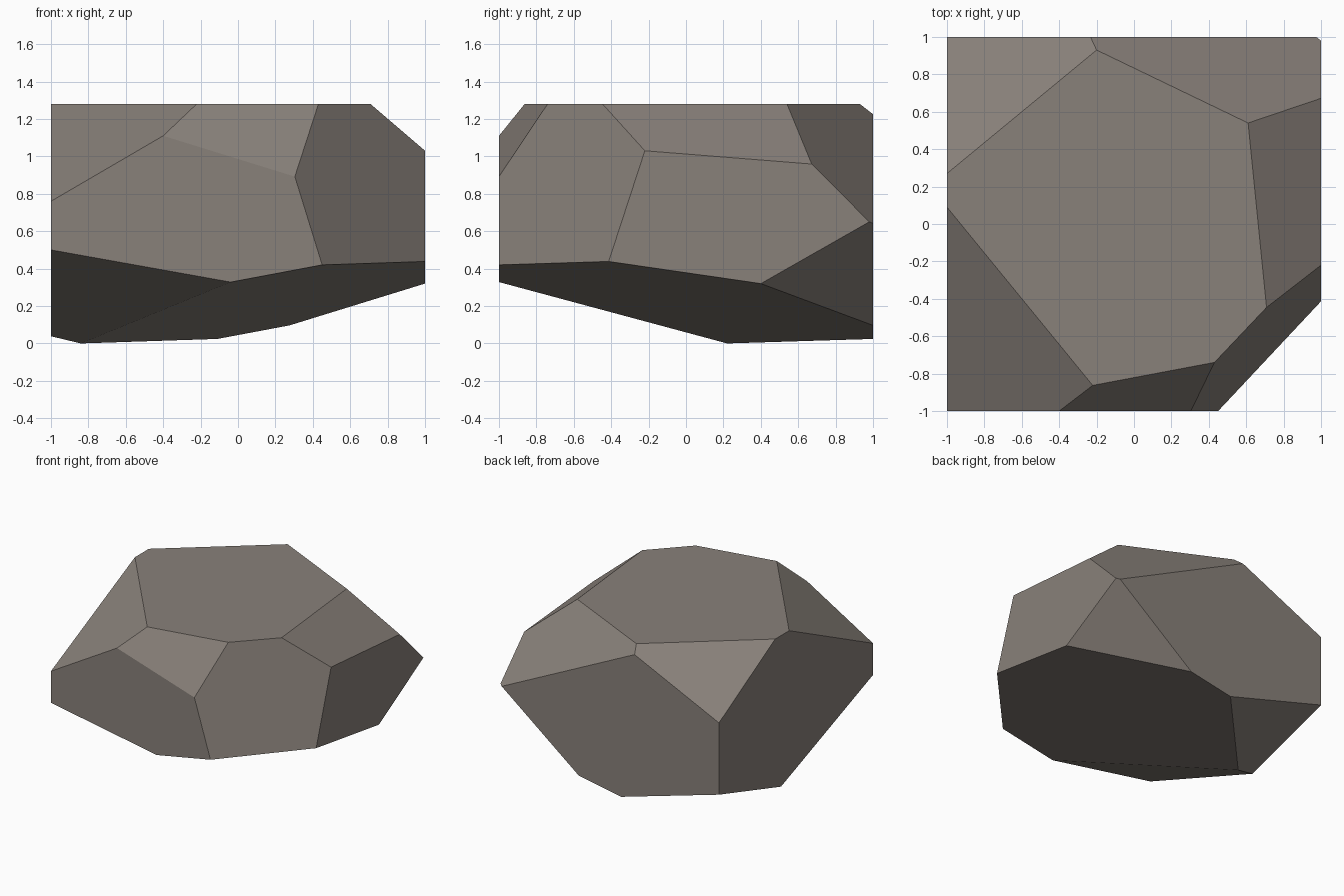
import bpy, bmesh
from mathutils import Vector

if "Cube" in bpy.data.objects:
    bpy.data.objects.remove(bpy.data.objects["Cube"])

# Flat rock colour
stone = bpy.data.materials.new("warm grey stone")
stone.diffuse_color = (0.25, 0.22, 0.195, 1)
stone.use_nodes = True
stone.node_tree.nodes["Principled BSDF"].inputs["Base Color"].default_value = stone.diffuse_color

# Starting block: flat top, front, back and sides are what remains of it
bm = bmesh.new()
bmesh.ops.create_cube(bm, size=2)
for v in bm.verts:
    v.co.z = 1.28 if v.co.z > 0 else -0.2

# Chipped-off facets, each given by three points on its plane
cuts = [
    # upper chips: front right corner, front, front left, right, back right, back left
    ((.43, -.74, 1.28), (.45, -1, .42), (1, -.22, 1.03)),
    ((-.4, -1, 1.11), (.31, -1, .89), (.43, -.74, 1.28)),
    ((-1, -1, .76), (-.4, -1, 1.11), (-1, .09, 1.28)),
    ((1, -.22, 1.03), (1, .66, .96), (.61, .54, 1.28)),
    ((.61, .54, 1.28), (-.2, .93, 1.28), (1, .98, .65)),
    ((-.2, .93, 1.28), (-1, .27, 1.28), (-1, 1, .87)),
    # underside: main slope, front left, back left, back right
    ((.45, -1, .42), (1, .4, .32), (-.84, .22, 0)),
    ((-1, -1, .5), (-.05, -1, .33), (-.84, .22, 0)),
    ((-.84, .22, 0), (-.13, 1, .03), (-1, 1, .28)),
    ((1, .4, .32), (1, .98, .65), (.28, 1, .1)),
]
centre = Vector((0, 0, .64))
for pts in cuts:
    a, b, c = map(Vector, pts)
    n = (b - a).cross(c - a).normalized()
    if n.dot(a - centre) < 0:
        n.negate()
    res = bmesh.ops.bisect_plane(bm, geom=bm.verts[:] + bm.edges[:] + bm.faces[:],
                                 dist=1e-5, plane_co=a, plane_no=n, clear_outer=True)
    rim = [e for e in res["geom_cut"] if isinstance(e, bmesh.types.BMEdge)]
    bmesh.ops.holes_fill(bm, edges=rim, sides=0)

bmesh.ops.recalc_face_normals(bm, faces=bm.faces[:])
mesh = bpy.data.meshes.new("rock")
bm.to_mesh(mesh)
bm.free()
mesh.materials.append(stone)
rock = bpy.data.objects.new("rock", mesh)
bpy.context.collection.objects.link(rock)
